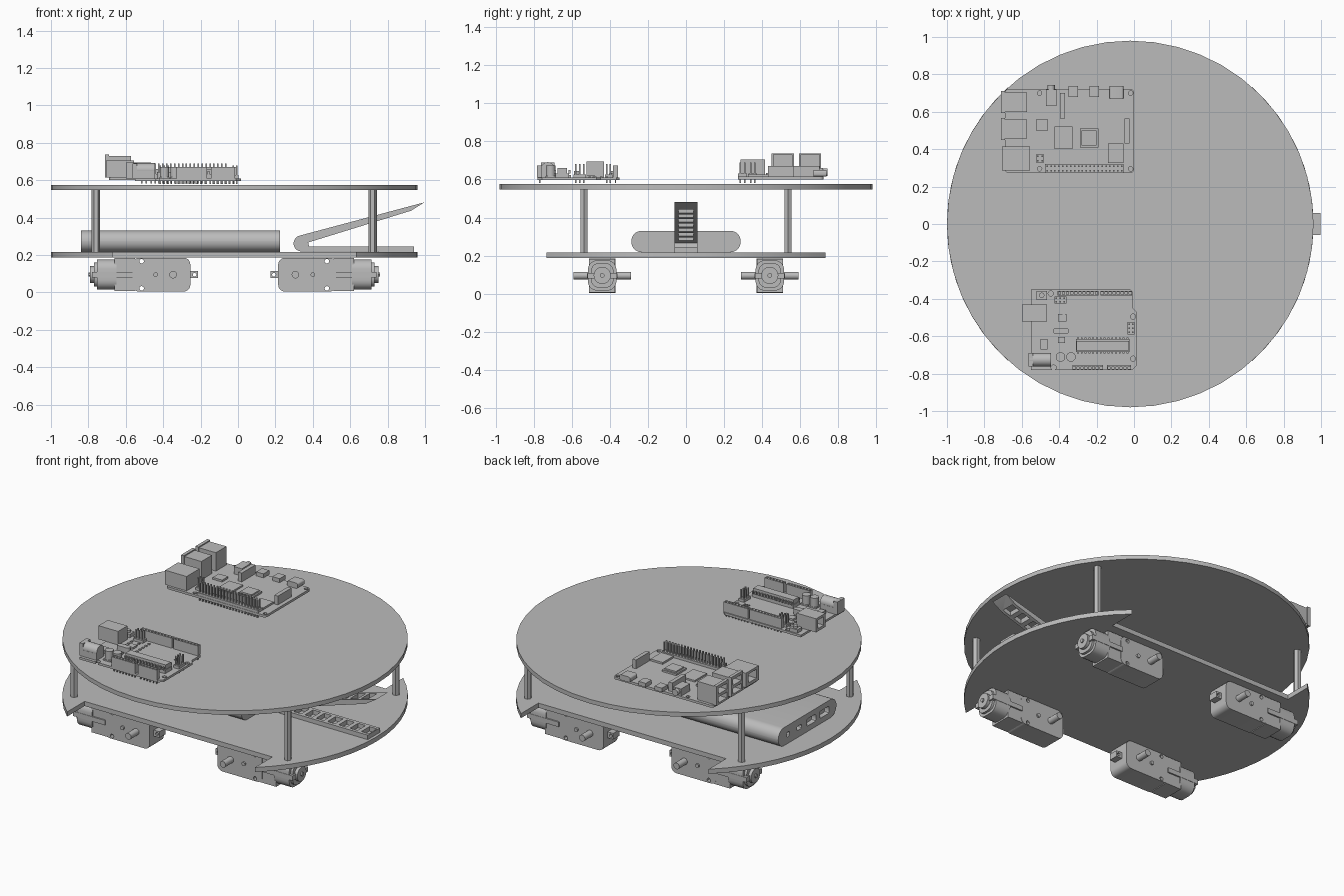
import bpy, bmesh, math
from mathutils import Vector

cube = bpy.data.objects.get("Cube")
if cube:
    bpy.data.objects.remove(cube)

grey = bpy.data.materials.new("plain_grey")
grey.use_nodes = True
grey.diffuse_color = (0.5, 0.5, 0.5, 1)
grey.node_tree.nodes["Principled BSDF"].inputs["Base Color"].default_value = grey.diffuse_color
parts = []
CX = -0.02      # centre of the round decks
R = 0.98


def finish(name, bm):
    bmesh.ops.recalc_face_normals(bm, faces=bm.faces)
    mesh = bpy.data.meshes.new(name)
    bm.to_mesh(mesh)
    bm.free()
    mesh.materials.append(grey)
    obj = bpy.data.objects.new(name, mesh)
    bpy.context.collection.objects.link(obj)
    parts.append(obj)
    return obj


def prism(name, pts, axis, lo, hi):
    """Extrude a flat profile along an axis."""
    def place(p, d):
        return {"x": (d, p[0], p[1]), "y": (p[0], d, p[1]), "z": (p[0], p[1], d)}[axis]
    bm = bmesh.new()
    a = [bm.verts.new(place(p, lo)) for p in pts]
    b = [bm.verts.new(place(p, hi)) for p in pts]
    bm.faces.new(a)
    bm.faces.new(b)
    for i in range(len(pts)):
        j = (i + 1) % len(pts)
        bm.faces.new((a[i], a[j], b[j], b[i]))
    return finish(name, bm)


def boxes(name, centres, size):
    bm = bmesh.new()
    for c in centres:
        cell = bmesh.ops.create_cube(bm, size=1)["verts"]
        for v in cell:
            v.co = Vector([c[k] + v.co[k] * size[k] for k in range(3)])
    return finish(name, bm)


def box(name, x, y, z):
    lo, hi = zip(x, y, z)
    return boxes(name, [[(a + b) / 2 for a, b in zip(lo, hi)]], [abs(b - a) for a, b in zip(lo, hi)])


def grid(name, x, y, nx, ny, z, width):
    """Rows of small square pins evenly filling a rectangle."""
    cells = [(x[0] + (i + .5) * (x[1] - x[0]) / nx, y[0] + (j + .5) * (y[1] - y[0]) / ny, sum(z) / 2)
             for i in range(nx) for j in range(ny)]
    return boxes(name, cells, (width, width, z[1] - z[0]))


def circle(x, y, r, n=20):
    return [(x + r * math.cos(math.tau * i / n), y + r * math.sin(math.tau * i / n)) for i in range(n)]


def rounded(x, y, w, h, r, n=5):
    pts = []
    for k, (sx, sy) in enumerate(((1, 1), (-1, 1), (-1, -1), (1, -1))):
        for i in range(n + 1):
            t = (k + i / n) * math.pi / 2
            pts.append((x + sx * (w / 2 - r) + r * math.cos(t), y + sy * (h / 2 - r) + r * math.sin(t)))
    return pts


def carve(obj, *cutters):
    for c in cutters:
        c.hide_render = True
        mod = obj.modifiers.new("cut", "BOOLEAN")
        mod.operation, mod.solver, mod.object = "DIFFERENCE", "EXACT", c
        bpy.context.view_layer.objects.active = obj
        bpy.ops.object.modifier_apply(modifier=mod.name)
        parts.remove(c)
        bpy.data.objects.remove(c)


# Decks: full disc above, disc with wheel notches below
prism("upper_deck", circle(CX, 0, R, 48), "z", 0.548, 0.575)
edge = math.acos(0.65 / R)
arc = [(R * math.cos(edge * t / 8), R * math.sin(edge * t / 8)) for t in range(-8, 9)]
half = [(0.65, -0.56)] + arc + [(0.65, 0.56)]
prism("lower_deck", [(CX + x, y) for x, y in half] + [(CX - x, -y) for x, y in half], "z", 0.188, 0.217)

# Standoffs and geared motors, one per corner
for sx in (-1, 1):
    for sy in (-1, 1):
        prism("standoff", circle(CX + sx * 0.74, sy * 0.535, 0.022, 6), "z", 0.217, 0.548)

        def at(d):
            return CX + sx * d
        my = sy * 0.44
        gear = prism("gearbox", rounded(at(0.39), 0.095, 0.31, 0.18, 0.035), "y", my - 0.07, my + 0.07)
        carve(gear, *[prism("hole", circle(at(0.495), z, 0.012, 12), "y", my - 0.1, my + 0.1) for z in (0.022, 0.167)])
        box("gearbox_collar", (at(0.53), at(0.64)), (my - 0.068, my + 0.068), (0.007, 0.183))
        prism("motor_can", rounded(my, 0.096, 0.15, 0.16, 0.05), "x", at(0.63), at(0.735))
        prism("motor_cap", rounded(my, 0.096, 0.12, 0.13, 0.045), "x", at(0.735), at(0.75))
        prism("motor_boss", circle(my, 0.096, 0.045), "x", at(0.75), at(0.77))
        prism("motor_tip", circle(my, 0.096, 0.012, 12), "x", at(0.77), at(0.778))
        box("motor_strap", (at(0.54), at(0.76)), (my - 0.077, my + 0.077), (0.08, 0.11))
        tab = box("mount_tab", (at(0.195), at(0.24)), (my - 0.03, my + 0.03), (0.076, 0.114))
        carve(tab, prism("hole", circle(at(0.212), 0.095, 0.01, 12), "y", my - 0.1, my + 0.1))
        prism("axle", circle(at(0.327), 0.095, 0.02), "y", my - 0.15, my + 0.15)
        prism("locating_peg", circle(at(0.42), 0.095, 0.012, 12), "y", my - 0.08, my + 0.08)

# Power bank with sockets in its end
bank = prism("power_bank", rounded(0, 0.274, 0.575, 0.113, 0.056, 8), "x", -0.84, 0.225)
for y, w, h in ((-0.17, 0.09, 0.045), (-0.04, 0.09, 0.045), (0.08, 0.05, 0.025), (0.19, 0.03, 0.03)):
    carve(bank, prism("socket", rounded(y, 0.274, w, h, 0.01, 2), "x", -0.9, -0.81))

# Folded strap with ladder slots
bend = [(0.34 + 0.043 * math.cos(t), 0.262 + 0.043 * math.sin(t))
        for t in [math.radians(105 + 16.5 * i) for i in range(11)]]
strap = prism("slotted_strap", bend + [(0.94, 0.217), (0.94, 0.245), (0.38, 0.245), (0.375, 0.267),
                                       (0.925, 0.437), (0.997, 0.482)], "y", -0.06, 0.06)
carve(strap, boxes("slots", [(0.44 + 0.078 * i, 0, 0.35) for i in range(7)], (0.052, 0.08, 0.5)))

# Computer board at the back
B = 0.615
board = prism("computer_board", rounded(-0.345, 0.497, 0.69, 0.45, 0.02), "z", 0.6, B)
carve(board, *[prism("hole", circle(x, y, 0.012, 12), "z", 0.5, 0.7) for x in (-0.505, -0.018) for y in (0.295, 0.7)])
for y in (0.508, 0.652):
    port = box("double_usb_port", (-0.69, -0.573), (y - 0.052, y + 0.052), (B, 0.73))
    carve(port, boxes("opening", [(-0.69, y, z) for z in (0.645, 0.7)], (0.06, 0.085, 0.036)))
    rim = box("usb_rim", (-0.71, -0.69), (y - 0.058, y + 0.058), (B, 0.737))
    carve(rim, boxes("opening", [(-0.7, y, z) for z in (0.645, 0.7)], (0.06, 0.085, 0.036)))
net = box("network_port", (-0.705, -0.557), (0.287, 0.415), (B, 0.705))
carve(net, box("opening", (-0.75, -0.64), (0.31, 0.39), (0.635, 0.69)))
box("audio_jack_body", (-0.47, -0.415), (0.63, 0.72), (B, 0.66))
prism("audio_jack_ring", circle(-0.443, 0.638, 0.02), "y", 0.72, 0.742)
for x in (-0.325, -0.213):
    box("video_socket", (x - 0.025, x + 0.025), (0.68, 0.738), (B, 0.64))
prism("power_socket", rounded(-0.093, 0.632, 0.075, 0.034, 0.012), "y", 0.67, 0.738)
box("camera_connector", (-0.395, -0.37), (0.565, 0.7), (B, 0.67))
box("display_connector", (-0.05, -0.025), (0.43, 0.565), (B, 0.67))
box("memory_chip", (-0.425, -0.33), (0.4, 0.52), (B, 0.625))
box("processor_base", (-0.29, -0.19), (0.41, 0.51), (B, 0.626))
box("processor_lid", (-0.28, -0.2), (0.42, 0.5), (0.626, 0.635))
box("wireless_shield", (-0.14, -0.055), (0.325, 0.43), (B, 0.627))
box("hub_chip", (-0.525, -0.46), (0.5, 0.56), (B, 0.627))
box("pin_header_base", (-0.475, -0.055), (0.274, 0.32), (B, 0.632))
grid("header_pins", (-0.475, -0.055), (0.274, 0.32), 20, 2, (0.582, 0.69), 0.008)
box("small_header_base", (-0.525, -0.48), (0.328, 0.372), (B, 0.632))
grid("small_header_pins", (-0.525, -0.48), (0.328, 0.372), 2, 2, (0.582, 0.69), 0.008)

# Controller board at the front
B = 0.61
outline = [(-0.55, -0.78), (-0.01, -0.78), (0.015, -0.755), (0.015, -0.47), (-0.005, -0.45), (-0.005, -0.365),
           (-0.02, -0.35), (-0.55, -0.35)]
board = prism("controller_board", outline, "z", 0.596, B)
carve(board, *[prism("hole", circle(x, y, 0.014, 12), "z", 0.5, 0.7)
               for x, y in ((-0.005, -0.495), (-0.005, -0.72), (-0.43, -0.768), (-0.445, -0.372))])
usb = box("square_usb_port", (-0.6, -0.465), (-0.522, -0.43), (B, 0.695))
carve(usb, box("opening", (-0.65, -0.52), (-0.505, -0.447), (0.627, 0.68)))
box("barrel_jack_base", (-0.565, -0.445), (-0.762, -0.69), (B, 0.65))
jack = prism("barrel_jack", circle(-0.726, 0.655, 0.036), "x", -0.56, -0.445)
carve(jack, prism("opening", circle(-0.726, 0.655, 0.024), "x", -0.6, -0.48))
box("barrel_jack_front", (-0.565, -0.54), (-0.762, -0.69), (B, 0.69))
for x, y, n in (((-0.41, -0.19), -0.37, 10), ((-0.18, -0.01), -0.37, 8),
                ((-0.33, -0.165), -0.768, 8), ((-0.145, -0.015), -0.768, 6)):
    row = (y - 0.013, y + 0.013)
    socket = box("socket_strip", x, row, (B, 0.672))
    carve(socket, grid("openings", x, row, n, 1, (0.64, 0.7), 0.012))
    grid("socket_tails", x, row, n, 1, (0.58, B), 0.006)
box("chip_socket", (-0.31, -0.025), (-0.685, -0.615), (B, 0.632))
box("main_chip", (-0.307, -0.028), (-0.675, -0.625), (0.632, 0.66))
grid("main_chip_legs", (-0.31, -0.025), (-0.725, -0.575), 14, 2, (0.632, 0.65), 0.01)
for x in (-0.393, -0.337):
    box("capacitor_base", (x - 0.026, x + 0.026), (-0.737, -0.685), (B, 0.618))
    prism("capacitor", circle(x, -0.711, 0.025), "z", 0.618, 0.672)
prism("crystal", rounded(-0.39, -0.572, 0.085, 0.034, 0.016), "z", B, 0.645)
box("reset_switch", (-0.52, -0.465), (-0.405, -0.358), (B, 0.632))
prism("reset_button", circle(-0.493, -0.381, 0.014), "z", 0.632, 0.645)
box("voltage_regulator", (-0.5, -0.463), (-0.67, -0.615), (B, 0.63))
box("serial_chip", (-0.405, -0.362), (-0.522, -0.48), (B, 0.622))
box("power_chip", (-0.405, -0.37), (-0.635, -0.605), (B, 0.622))
for name, x, y, nx, ny in (("right", (-0.035, 0.003), (-0.59, -0.525), 2, 3),
                           ("left", (-0.425, -0.362), (-0.425, -0.387), 3, 2)):
    box(name + "_programming_base", x, y, (B, 0.627))
    grid(name + "_programming_pins", x, y, nx, ny, (0.58, 0.68), 0.008)
grid("small_resistors", (-0.45, -0.3), (-0.55, -0.4), 3, 5, (B, 0.616), 0.012)
grid("status_lights", (-0.09, -0.05), (-0.51, -0.48), 3, 2, (B, 0.616), 0.008)

# Smooth the curved surfaces, keep corners sharp
bpy.ops.object.select_all(action="DESELECT")
for obj in parts:
    obj.select_set(True)
bpy.context.view_layer.objects.active = parts[0]
bpy.ops.object.shade_smooth_by_angle(angle=math.radians(30))
